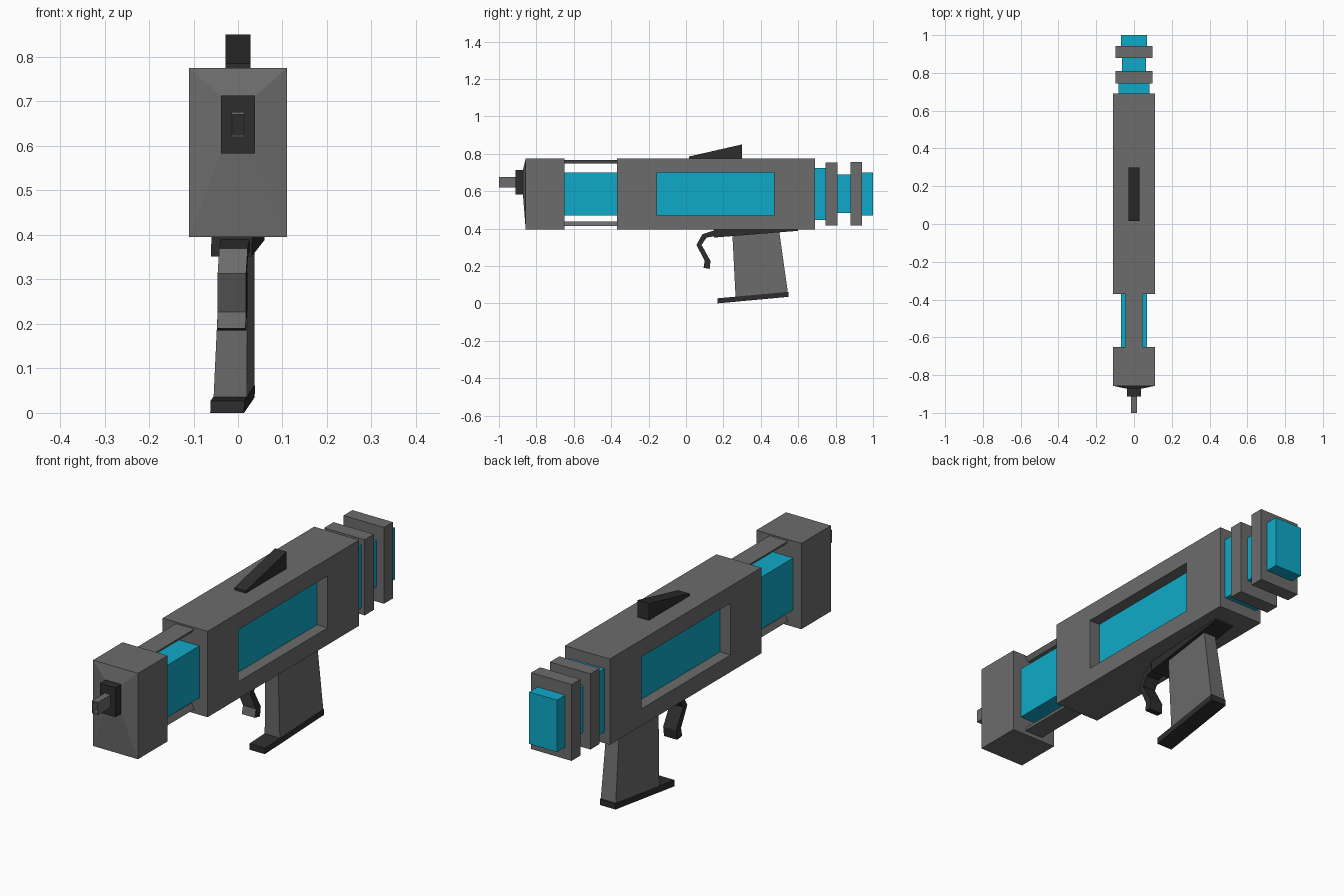
import bpy, bmesh
from mathutils import Vector

if "Cube" in bpy.data.objects:
    bpy.data.objects.remove(bpy.data.objects["Cube"])


def material(name, r, g, b):
    m = bpy.data.materials.new(name)
    m.diffuse_color = (r, g, b, 1)
    m.use_nodes = True
    m.node_tree.nodes["Principled BSDF"].inputs["Base Color"].default_value = m.diffuse_color
    return m


GREY = material("grey", 0.15, 0.15, 0.15)
DARK = material("dark", 0.027, 0.027, 0.027)
CYAN = material("cyan", 0.005, 0.40, 0.58)


def finish(name, bm, *mats):
    bmesh.ops.recalc_face_normals(bm, faces=bm.faces)
    me = bpy.data.meshes.new(name)
    bm.to_mesh(me)
    bm.free()
    for m in mats:
        me.materials.append(m)
    ob = bpy.data.objects.new(name, me)
    bpy.context.collection.objects.link(ob)
    return ob


def box_mesh(hx, y0, y1, z0, z1):
    bm = bmesh.new()
    bmesh.ops.create_cube(bm, size=1)
    for v in bm.verts:
        v.co = (v.co.x * 2 * hx, y1 if v.co.y > 0 else y0, z1 if v.co.z > 0 else z0)
    bm.normal_update()
    return bm


def box(name, mat, *dims):
    return finish(name, box_mesh(*dims), mat)


def face_towards(bm, direction):
    return max(bm.faces, key=lambda f: f.normal.dot(Vector(direction)))


def inner_rect(bm, face, place):
    """Inset a face, then put its corners where place(corner, centre) says."""
    centre = face.calc_center_median()
    bmesh.ops.inset_individual(bm, faces=[face], thickness=0.002)
    for v in face.verts:
        v.co = place(v.co, centre)


def push(bm, face, offset):
    new = bmesh.ops.extrude_discrete_faces(bm, faces=[face])["faces"][0]
    bmesh.ops.translate(bm, verts=new.verts, vec=offset)
    bmesh.ops.remove_doubles(bm, verts=bm.verts, dist=1e-5)
    return new


def prism(name, profile, half, *mats, centre=lambda y, z: 0):
    """Extrude a (y, z) side profile across x; half(z) is the half width."""
    bm = bmesh.new()
    sides = [[bm.verts.new((centre(y, z) + s * half(z), y, z)) for y, z in profile]
             for s in (-1, 1)]
    n = len(profile)
    bm.faces.new(sides[0])
    bm.faces.new(sides[1][::-1])
    for i in range(n):
        j = (i + 1) % n
        bm.faces.new((sides[0][i], sides[1][i], sides[1][j], sides[0][j]))
    return finish(name, bm, *mats)


# main body with a recessed glowing window on each side
bm = box_mesh(0.11, -0.37, 0.69, 0.395, 0.775)
for s in (-1, 1):
    f = face_towards(bm, (s, 0, 0))
    inner_rect(bm, f, lambda c, m: Vector((c.x, 0.47 if c.y > m.y else -0.155,
                                           0.70 if c.z > m.z else 0.47)))
    f = push(bm, f, (-s * 0.052, 0, 0))
    f.material_index = 1
    bm.normal_update()
finish("body", bm, GREY, CYAN)

# front block with a shallow pyramid nose
bm = box_mesh(0.11, -0.857, -0.65, 0.395, 0.775)
inner_rect(bm, face_towards(bm, (0, -1, 0)),
           lambda c, m: Vector((0.04 if c.x > 0 else -0.04, -0.872,
                                0.713 if c.z > m.z else 0.583)))
finish("front_block", bm, GREY)

# muzzle
box("muzzle_collar", DARK, 0.038, -0.912, -0.865, 0.583, 0.713)
bm = box_mesh(0.015, -1.0, -0.91, 0.62, 0.676)
f = face_towards(bm, (0, -1, 0))
inner_rect(bm, f, lambda c, m: Vector((0.012 if c.x > 0 else -0.012, c.y,
                                       0.671 if c.z > m.z else 0.625)))
push(bm, f, (0, 0.07, 0)).material_index = 1
finish("muzzle_tube", bm, GREY, DARK)

# energy core and the two rails beside it
box("front_core", CYAN, 0.07, -0.66, -0.36, 0.47, 0.70)
for name, z_in, z_out in (("top_rail", 0.749, 0.768), ("bottom_rail", 0.438, 0.413)):
    bm = box_mesh(0.045, -0.66, -0.36, min(z_in, z_out), max(z_in, z_out))
    for v in bm.verts:
        if abs(v.co.z - z_in) < 1e-4:
            v.co.x *= 0.7
    finish(name, bm, GREY)

# rear stack of cyan cells and grey plates
for name, mat, *dims in (
        ("rear_cell_1", CYAN, 0.083, 0.68, 0.75, 0.445, 0.725),
        ("rear_plate_1", GREY, 0.099, 0.745, 0.81, 0.417, 0.752),
        ("rear_cell_2", CYAN, 0.063, 0.80, 0.89, 0.483, 0.688),
        ("rear_plate_2", GREY, 0.099, 0.88, 0.942, 0.417, 0.755),
        ("rear_cell_3", CYAN, 0.068, 0.93, 1.0, 0.47, 0.70)):
    box(name, mat, *dims)

# sight wedge
prism("sight", [(0.015, 0.77), (0.015, 0.785), (0.30, 0.85), (0.30, 0.77)],
      lambda z: 0.028, DARK)


# grip assembly, slightly twisted off the centre line
def twist(y, z):
    return 0.06 * (y - 0.4) + 0.03 * (z - 0.35)


prism("grip_plate", [(0.15, 0.352), (0.15, 0.40), (0.60, 0.40), (0.60, 0.388)],
      lambda z: 0.046, DARK, centre=twist)
prism("grip", [(0.247, 0.39), (0.265, 0.035), (0.545, 0.055), (0.498, 0.39)],
      lambda z: 0.038 - 0.02 * z, GREY, centre=twist)
prism("grip_base", [(0.168, 0.027), (0.168, 0.0), (0.548, 0.035), (0.548, 0.062)],
      lambda z: 0.038, DARK, centre=twist)

# hooked trigger, dark with a grey front
trigger = prism("trigger", [(0.16, 0.393), (0.088, 0.37), (0.056, 0.313), (0.10, 0.227),
                            (0.094, 0.19), (0.127, 0.185), (0.131, 0.227),
                            (0.083, 0.313), (0.11, 0.352), (0.16, 0.36)],
                lambda z: 0.032, DARK, GREY, centre=lambda y, z: twist(y, z) + 0.008)
for p in trigger.data.polygons:
    if p.normal.y < -0.4:
        p.material_index = 1
